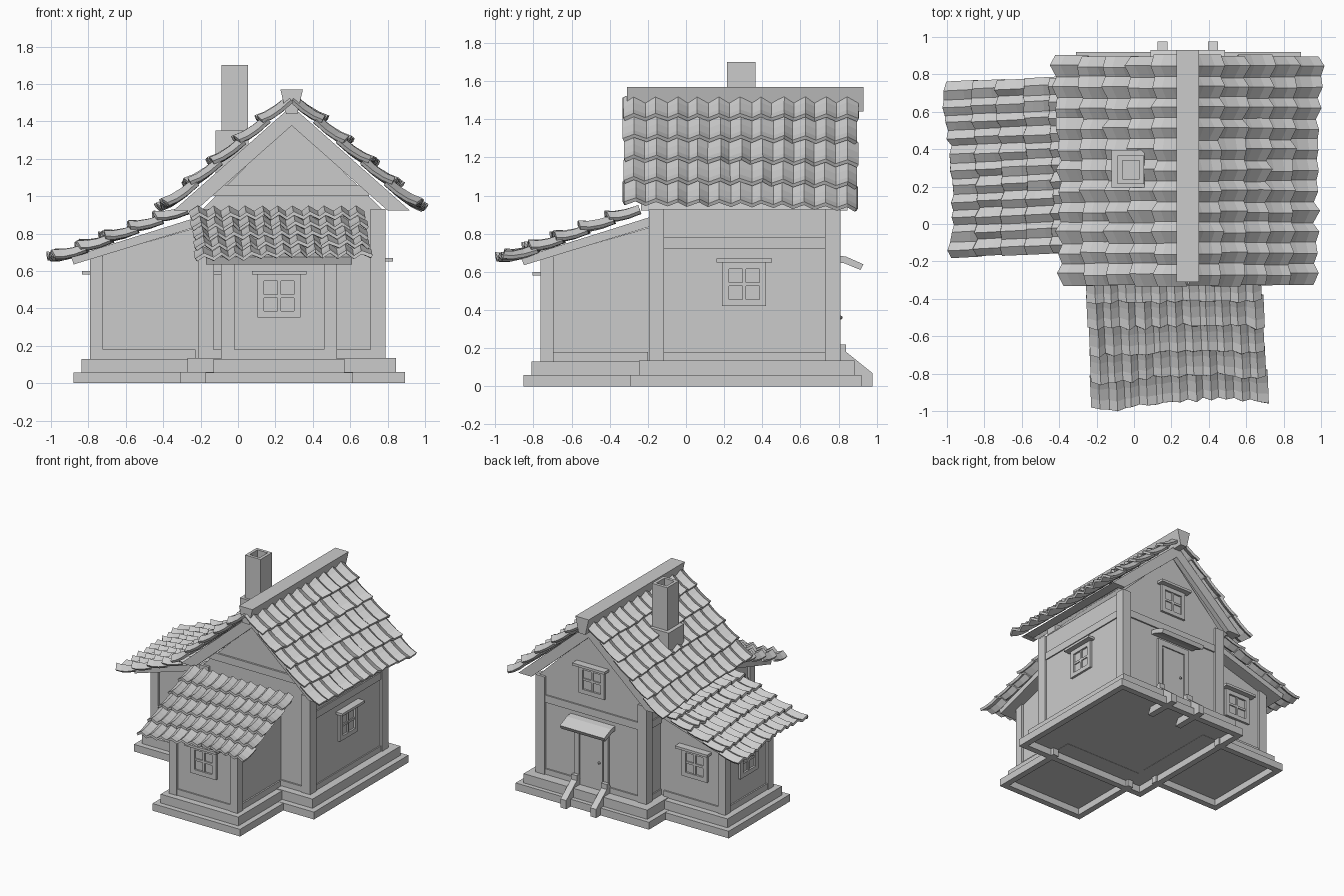
import bpy, bmesh, math, random
from mathutils import Matrix, Vector

random.seed(4)
cube = bpy.data.objects.get("Cube")
if cube:
    bpy.data.objects.remove(cube)

grey = bpy.data.materials.new("plain_grey")
grey.use_nodes = True
grey.diffuse_color = (0.6, 0.6, 0.6, 1)
grey.node_tree.nodes["Principled BSDF"].inputs["Base Color"].default_value = (0.6, 0.6, 0.6, 1)
HOME = Matrix.Identity(4)
CX, CY = 0.287, 0.305          # middle of the main house


def finish(name, bm, frame=HOME):
    bmesh.ops.recalc_face_normals(bm, faces=bm.faces)
    mesh = bpy.data.meshes.new(name)
    bm.to_mesh(mesh)
    bm.free()
    mesh.materials.append(grey)
    ob = bpy.data.objects.new(name, mesh)
    ob.matrix_world = frame
    bpy.context.scene.collection.objects.link(ob)
    return ob


def box(name, x0, x1, y0, y1, z0, z1, frame=HOME):
    bm = bmesh.new()
    bmesh.ops.create_cube(bm, size=1)
    for v in bm.verts:
        v.co = Vector(((x0 + x1) / 2 + v.co.x * (x1 - x0),
                       (y0 + y1) / 2 + v.co.y * (y1 - y0),
                       (z0 + z1) / 2 + v.co.z * (z1 - z0)))
    return finish(name, bm, frame)


def prism(name, profile, a, b, along, frame=HOME):
    """Extrude a 2D profile (horizontal, z) along x or y, from a to b."""
    bm = bmesh.new()
    place = (lambda p, t: (t, p[0], p[1])) if along == "x" else (lambda p, t: (p[0], t, p[1]))
    face = bm.faces.new([bm.verts.new(place(p, a)) for p in profile])
    new = bmesh.ops.extrude_face_region(bm, geom=[face])["geom"]
    shift = Vector(place((0, 0), b - a))
    bmesh.ops.translate(bm, verts=[g for g in new if isinstance(g, bmesh.types.BMVert)], vec=shift)
    return finish(name, bm, frame)


def at(x, y, z=0, turn=0):
    return Matrix.Translation((x, y, z)) @ Matrix.Rotation(math.radians(turn), 4, "Z")


def window(name, frame):
    """Framed four pane window facing local -y, with a little hood."""
    w, t = 0.115, 0.035
    box(name + "_glass", -w, w, -0.003, 0.02, -w, w, frame)
    for s in (-1, 1):
        lo, hi = sorted((s * w, s * (w - t)))
        box(name + "_jamb", lo, hi, -0.018, 0.02, -w, w, frame)
        box(name + "_rail", -w + t, w - t, -0.018, 0.02, lo, hi, frame)
    box(name + "_mullion", -0.009, 0.009, -0.013, 0.02, -w + t, w - t, frame)
    box(name + "_bar", -w + t, w - t, -0.012, 0.02, -0.009, 0.009, frame)
    box(name + "_hood", -0.145, 0.145, -0.06, 0.02, w, w + 0.02, frame)


def tiles(name, top, down, across, width, skew, slide, sway, rows=5, waves=11):
    """Overlapping rows of folded tiles, drifting out of true towards the eave."""
    down, across = Vector(down), Vector(across)
    v = down.normalized()
    n = across.cross(v)
    if n.z < 0:
        n = -n
    step = down.length / rows
    cols = 2 * waves + 1
    for r in range(rows):
        bm = bmesh.new()
        tilt = random.uniform(-0.01, 0.01)
        jit = [random.uniform(-0.007, 0.007) for _ in range(cols)]
        grid = []
        for along, lift in ((-0.12, 0.0), (0.35, 0.002), (0.75, 0.012), (1.06, 0.03)):
            line = []
            part = (r + along) / rows
            for c in range(cols):
                f = c / (cols - 1) - 0.5
                fold = 0.015 if c % 2 else -0.015
                drift = skew * f - sway * math.sin(math.tau * (f + 0.15))
                pos = Vector(top) + across * (f * width + slide * part + jit[c])
                pos += v * ((r + along) * step + tilt * f + drift * part + jit[c] * along)
                pos += n * (lift + fold + jit[c] * along)
                line.append(bm.verts.new(pos))
            grid.append(line)
        for a, b in zip(grid, grid[1:]):
            for c in range(cols - 1):
                bm.faces.new((a[c], a[c + 1], b[c + 1], b[c]))
        ob = finish(f"{name}_row_{r + 1}", bm)
        mod = ob.modifiers.new("thickness", "SOLIDIFY")
        mod.thickness = 0.02
        mod.offset = 0


# Main house: open footing frame, upper base, gabled walls
for x in (-0.31, 0.842):
    box("footing_side", x, x + 0.05, -0.295, 0.92, 0, 0.06)
for y in (-0.295, 0.87):
    box("footing_end", -0.28, 0.87, y, y + 0.05, 0, 0.06)
box("main_base_upper", -0.27, 0.845, -0.247, 0.885, 0.056, 0.135)
prism("main_walls", [(-0.19, 0.1), (0.77, 0.1), (0.77, 0.93), (CX, 1.4), (-0.19, 0.93)],
      -0.175, 0.79, "y")

# Corner posts and wall beams
for x in (-0.21, 0.708):
    for y in (-0.195, 0.73):
        box("corner_post", x, x + 0.08, y, y + 0.08, 0.13, 0.93)
for z0, z1 in ((0.13, 0.18), (0.72, 0.78)):
    box("right_beam", -0.2, -0.1, -0.15, 0.77, z0, z1)
    box("left_beam", 0.7, 0.78, -0.15, 0.77, z0, z1)
    box("back_beam", -0.15, 0.74, 0.74, 0.802, z0, z1)
box("front_sill_beam", -0.15, 0.74, -0.188, -0.1, 0.13, 0.18)
box("front_gable_beam", -0.13, 0.7, -0.19, -0.1, 1.0, 1.06)


# Roof deck and barge boards with level eaves, tiles and ridge
def chevron(apex, thick, eave=0.922, slope=0.885):
    outer, inner = (apex - eave) / slope, (apex - thick - eave) / slope
    return [(CX - outer, eave), (CX, apex), (CX + outer, eave),
            (CX + inner, eave), (CX, apex - thick), (CX - inner, eave)]


prism("roof_deck", chevron(1.48, 0.07, 0.926), -0.21, 0.82, "y")
for y in (-0.235, 0.805):
    prism("barge_board", chevron(1.482, 0.105), y, y + 0.042, "y")
for s, side in ((-1, "right"), (1, "left")):
    tiles("roof_tiles_" + side, (CX + s * 0.02, 0.287, 1.508), (s * 0.645, 0, -0.568),
          (0, 1, 0), 1.22, 0.06, 0, 0.006)
prism("ridge_beam", [(CX - 0.06, 1.57), (CX + 0.06, 1.57), (CX + 0.03, 1.44), (CX - 0.03, 1.44)],
      -0.31, 0.93, "y")

# Chimney with a hollow top
bm = bmesh.new()
bmesh.ops.create_cube(bm, size=1, matrix=Matrix.Translation((-0.017, 0.29, 1.35))
                      @ Matrix.Diagonal((0.14, 0.15, 0.7, 1)))
cap = max(bm.faces, key=lambda f: f.calc_center_median().z)
bmesh.ops.inset_region(bm, faces=[cap], thickness=0.035)
hole = bmesh.ops.extrude_face_region(bm, geom=[cap])["geom"]
bmesh.ops.delete(bm, geom=[cap], context="FACES_ONLY")
bmesh.ops.translate(bm, verts=[g for g in hole if isinstance(g, bmesh.types.BMVert)], vec=(0, 0, -0.1))
finish("chimney", bm)
box("chimney_foot", -0.12, 0.055, 0.195, 0.395, 1.0, 1.35)

# Main windows
window("left_window", at(0.77, CY, 0.535, 90))
window("back_gable_window", at(CX, 0.79, 1.0, 180))

# Back door with jambs, hood and step sides
door = at(CX, 0.79, 0, 180)
box("door_panel", -0.12, 0.12, -0.008, 0.02, 0.13, 0.58, door)
box("door_leaf", -0.095, 0.095, -0.014, 0.02, 0.15, 0.56, door)
for s in (-1, 1):
    box("door_jamb", s * 0.13 - 0.02, s * 0.13 + 0.02, -0.02, 0.02, 0.13, 0.62, door)
    prism("step_side", [(-0.02, 0.22), (-0.05, 0.22), (-0.05, 0.18), (-0.187, 0.07),
                        (-0.187, 0), (0.09, 0)], s * 0.135 - 0.026, s * 0.135 + 0.026, "x", door)
box("door_lintel", -0.15, 0.15, -0.018, 0.02, 0.58, 0.63, door)
prism("door_hood", [(0.02, 0.69), (-0.05, 0.68), (-0.14, 0.64), (-0.125, 0.61),
                    (-0.04, 0.645), (0.02, 0.655)], -0.2, 0.2, "x", door)
bm = bmesh.new()
bmesh.ops.create_icosphere(bm, subdivisions=1, radius=0.012,
                           matrix=Matrix.Translation((0.07, -0.02, 0.36)))
finish("door_knob", bm, door)


def lean_to(name, frame):
    """Small wing with a single sloping roof, growing out along local -y."""
    for x in (-0.395, 0.345):
        box(name + "_footing_side", x, x + 0.05, -0.652, -0.02, 0, 0.058, frame)
    box(name + "_footing_end", -0.36, 0.36, -0.652, -0.602, 0, 0.058, frame)
    box(name + "_base_upper", -0.35, 0.35, -0.61, 0.1, 0.054, 0.13, frame)
    prism(name + "_walls", [(0.1, 0.1), (-0.545, 0.1), (-0.545, 0.67), (0.1, 0.86)],
          -0.29, 0.29, "x", frame)
    for x in (-0.31, 0.24):
        box(name + "_post", x, x + 0.07, -0.562, -0.495, 0.13, 0.68, frame)
    box(name + "_front_beam", -0.26, 0.26, -0.556, -0.5, 0.13, 0.18, frame)
    box(name + "_side_beam", -0.302, 0.302, -0.51, 0, 0.13, 0.18, frame)
    prism(name + "_roof_deck", [(0.02, 0.89), (-0.665, 0.675), (-0.65, 0.635), (0.02, 0.84)],
          -0.39, 0.39, "x", frame)
    window(name + "_end_window", frame @ at(0, -0.545, 0.465))
    window(name + "_side_window", frame @ at(-0.29, -0.28, 0.465, -90))
    turn = frame.to_3x3()
    tiles(name + "_tiles", frame @ Vector((-0.01, -0.06, 0.92)),
          turn @ Vector((0, -0.68, -0.258)), turn @ Vector((1, 0, 0)), 0.93, -0.03, 0.035, 0.018)


lean_to("front_wing", at(0.22, -0.2))
lean_to("right_wing", at(-0.228, 0.312, 0, -90))
